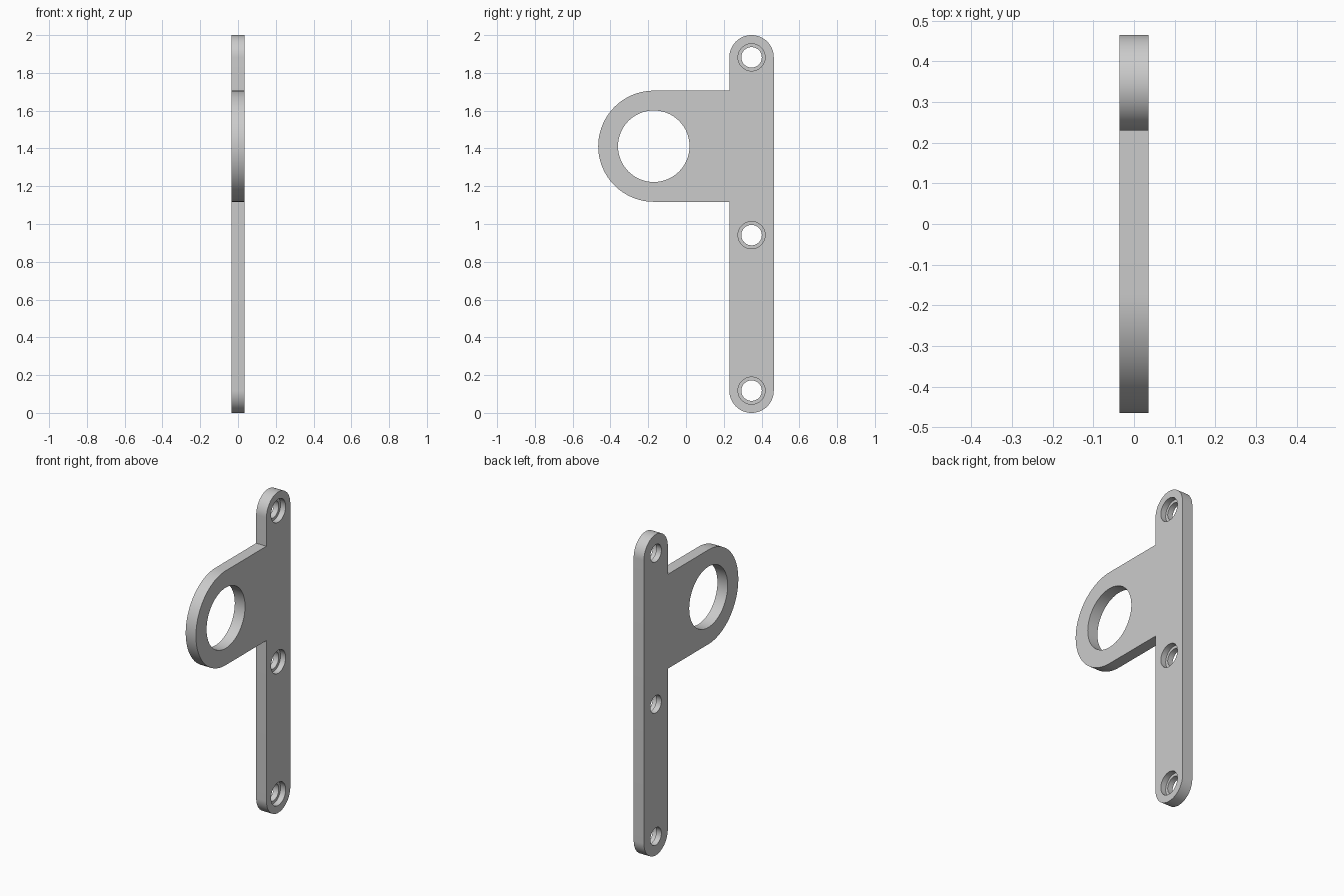
import bpy, bmesh
from math import cos, sin, pi, radians
from mathutils import Matrix

cube = bpy.data.objects.get("Cube")
if cube:
    bpy.data.objects.remove(cube, do_unlink=True)

S = 2 / 85               # all sizes below are in 85ths of the height
HALF_T = 1.5             # half plate thickness
BAR_Y, BAR_R, HEIGHT = 14.75, 5, 85
EYE_Y, EYE_Z, EYE_R, EYE_HOLE = -7.25, 60, 12.5, 8.05
SCREW_Z = (5, 40, 80)
SCREW_R, BORE_R = 2.3, 3.05

grey = bpy.data.materials.new("plain grey")
grey.use_nodes = True
colour = (0.6, 0.6, 0.6, 1)
grey.diffuse_color = colour
grey.node_tree.nodes["Principled BSDF"].inputs["Base Color"].default_value = colour


def arc(cy, cz, r, start, end, steps=32):
    angles = [radians(start + (end - start) * i / steps) for i in range(steps + 1)]
    return [(cy + r * cos(a), cz + r * sin(a)) for a in angles]


def prism(name, outline, x0, x1):
    """Extrude a closed (y, z) outline from x0 to x1."""
    bm = bmesh.new()
    face = bm.faces.new([bm.verts.new((x0, y, z)) for y, z in outline])
    top = bmesh.ops.extrude_face_region(bm, geom=[face])["geom"]
    moved = [v for v in top if isinstance(v, bmesh.types.BMVert)]
    bmesh.ops.translate(bm, verts=moved, vec=(x1 - x0, 0, 0))
    bmesh.ops.recalc_face_normals(bm, faces=bm.faces)
    bm.transform(Matrix.Scale(S, 4))
    mesh = bpy.data.meshes.new(name)
    bm.to_mesh(mesh)
    bm.free()
    mesh.materials.append(grey)
    obj = bpy.data.objects.new(name, mesh)
    bpy.context.collection.objects.link(obj)
    return obj


def hole(name, y, z, r, x0, x1):
    return prism(name, arc(y, z, r, 0, 360, 64)[:-1], x0, x1)


# Plate outline: upright bar with rounded ends and a round eye to the front
inner_y = BAR_Y - BAR_R
outline = arc(BAR_Y, HEIGHT - BAR_R, BAR_R, 0, 180)
outline += [(inner_y, EYE_Z + EYE_R)]
outline += arc(EYE_Y, EYE_Z, EYE_R, 90, 270, 48)
outline += [(inner_y, EYE_Z - EYE_R)]
outline += arc(BAR_Y, BAR_R, BAR_R, 180, 360)
plate = prism("mounting_plate", outline, -HALF_T, HALF_T)

# Through holes, and counterbores sunk into the +x face
cutters = [hole("eye_cutter", EYE_Y, EYE_Z, EYE_HOLE, -4, 4)]
for z in SCREW_Z:
    cutters.append(hole("screw_cutter", BAR_Y, z, SCREW_R, -4, 4))
    cutters.append(hole("counterbore_cutter", BAR_Y, z, BORE_R, 0, 4))
for c in cutters:
    c.hide_render = True
    mod = plate.modifiers.new(c.name, "BOOLEAN")
    mod.operation, mod.solver, mod.object = "DIFFERENCE", "EXACT", c

# Bake the cuts and drop the cutters
bpy.context.view_layer.update()
result = plate.evaluated_get(bpy.context.evaluated_depsgraph_get())
mesh = bpy.data.meshes.new_from_object(result)
plate.modifiers.clear()
plate.data = mesh
mesh.name = "mounting_plate"
for c in cutters:
    bpy.data.objects.remove(c, do_unlink=True)

# Smooth round edges, crisp flat faces
bpy.ops.object.select_all(action="DESELECT")
plate.select_set(True)
bpy.context.view_layer.objects.active = plate
bpy.ops.object.shade_smooth_by_angle(angle=radians(30))
